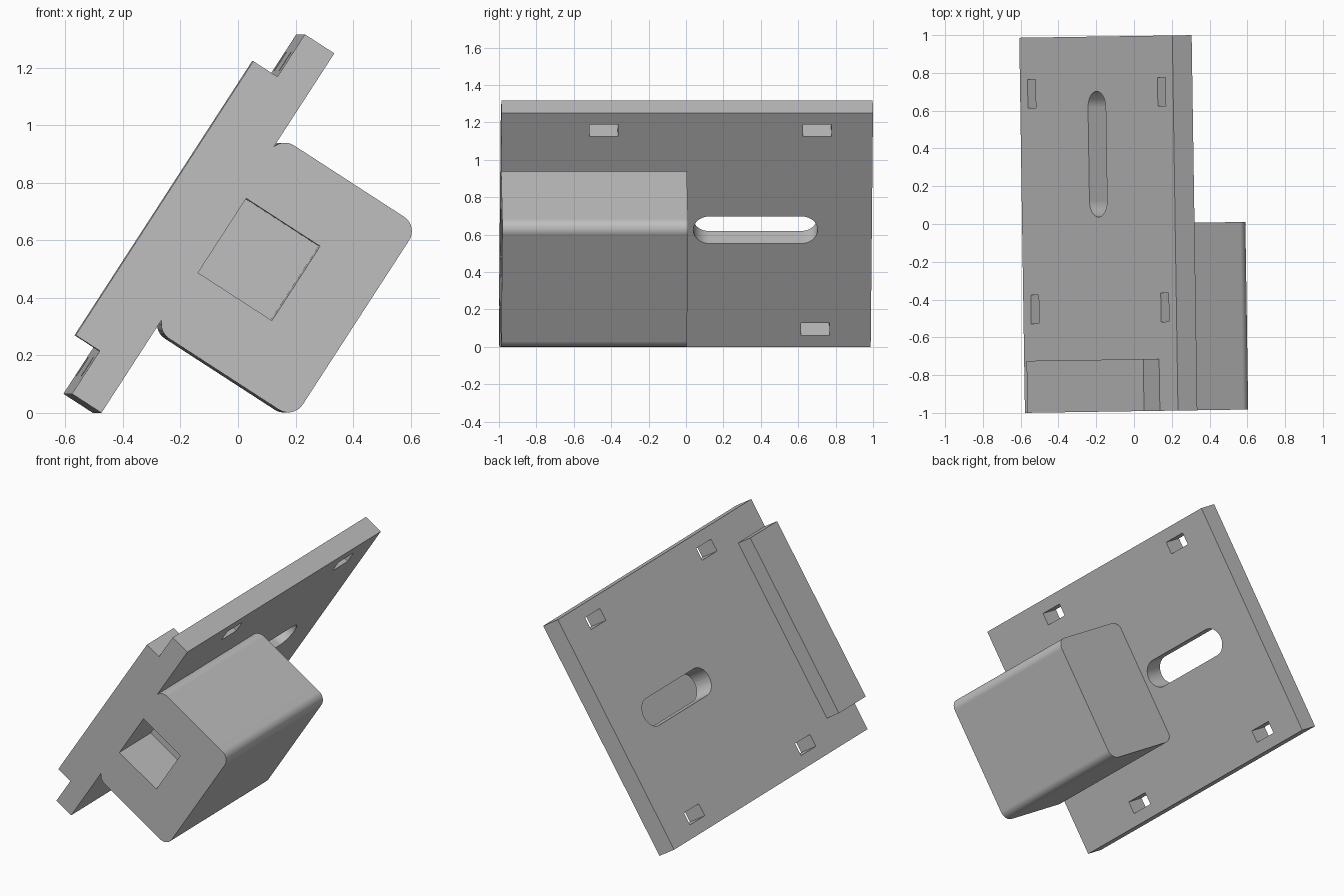
import bpy
import bmesh
import math
from mathutils import Matrix, Vector

if "Cube" in bpy.data.objects:
    bpy.data.objects.remove(bpy.data.objects["Cube"])

# Local frame: X runs up along the tilted plate, Y along its depth, Z is the plate normal
TILT, YAW = math.radians(57.06), 0.0151
c, s = math.cos(TILT), math.sin(TILT)
FRAME = Matrix.Rotation(YAW, 4, 'Z') @ Matrix((
    (c, 0, -s, -0.49), (0, 1, 0, 0), (s, 0, c, 0), (0, 0, 0, 1)))
FRONT, BACK = -0.991, 0.995
LENGTH, THICK = 1.49, 0.122

grey = bpy.data.materials.new("plain_grey")
grey.diffuse_color = (0.52, 0.52, 0.52, 1)
grey.use_nodes = True
grey.node_tree.nodes["Principled BSDF"].inputs["Base Color"].default_value = grey.diffuse_color


def rounded(x0, x1, y0, y1, r=0.0, seg=10):
    """Outline of a rectangle with rounded corners."""
    if r == 0:
        return [(x0, y0), (x1, y0), (x1, y1), (x0, y1)]
    pts = []
    centres = [(x1 - r, y1 - r), (x0 + r, y1 - r), (x0 + r, y0 + r), (x1 - r, y0 + r)]
    for i, (cx, cy) in enumerate(centres):
        for k in range(seg + 1):
            a = math.pi / 2 * (i + k / seg)
            pts.append((cx + r * math.cos(a), cy + r * math.sin(a)))
    return pts


def prism(name, outline, lo, hi, axis):
    """Extrude an outline along local Y (outline in XZ) or local Z (outline in XY)."""
    bm = bmesh.new()
    place = (lambda p: (p[0], lo, p[1])) if axis == 'Y' else (lambda p: (p[0], p[1], lo))
    step = Vector((0, hi - lo, 0)) if axis == 'Y' else Vector((0, 0, hi - lo))
    face = bm.faces.new([bm.verts.new(place(p)) for p in outline])
    ext = bmesh.ops.extrude_face_region(bm, geom=[face], use_keep_orig=True)
    top = [v for v in ext["geom"] if isinstance(v, bmesh.types.BMVert)]
    bmesh.ops.translate(bm, verts=top, vec=step)
    bmesh.ops.remove_doubles(bm, verts=bm.verts, dist=1e-5)
    bmesh.ops.recalc_face_normals(bm, faces=bm.faces)
    mesh = bpy.data.meshes.new(name)
    bm.to_mesh(mesh)
    bm.free()
    mesh.materials.append(grey)
    ob = bpy.data.objects.new(name, mesh)
    bpy.context.collection.objects.link(ob)
    return ob


def combine(target, tool, operation):
    """Apply a boolean and discard the tool."""
    mod = target.modifiers.new(operation, 'BOOLEAN')
    mod.object, mod.operation, mod.solver = tool, operation, 'EXACT'
    bpy.context.view_layer.objects.active = target
    bpy.ops.object.modifier_apply(modifier=mod.name)
    bpy.data.objects.remove(tool)


# Mounting plate
body = prism("mounting_bracket", rounded(0, LENGTH, 0, THICK), FRONT, BACK, 'Y')

# Raised bar across the front of the outer face
combine(body, prism("raised_bar", rounded(0.178, 1.314, 0.08, 0.222),
                    FRONT, -0.716, 'Y'), 'UNION')

# Rounded block under the front half
combine(body, prism("rounded_block", rounded(0.345, 1.145, -0.572, 0.003, 0.06),
                    FRONT, 0.002, 'Y'), 'UNION')

# Blind square socket in the front of the block
combine(body, prism("socket_cutter", rounded(0.592, 0.9, -0.323, -0.017),
                    FRONT - 0.2, FRONT + 0.32, 'Y'), 'DIFFERENCE')

# Long slot through the plate
combine(body, prism("slot_cutter", rounded(0.659, 0.831, 0.04, 0.705, 0.0859, 12),
                    -0.1, 0.2, 'Z'), 'DIFFERENCE')

# Four small strap holes
for u in (0.074, 1.339):
    for y in (-0.52, 0.622):
        combine(body, prism("strap_hole_cutter", rounded(u, u + 0.077, y, y + 0.152),
                            -0.1, 0.2, 'Z'), 'DIFFERENCE')

# Tilt into place and smooth only the rounded corners
body.data.transform(FRAME)
bpy.ops.object.select_all(action='DESELECT')
body.select_set(True)
bpy.context.view_layer.objects.active = body
bpy.ops.object.shade_smooth_by_angle(angle=math.radians(30))
weighted = body.modifiers.new("even_normals", 'WEIGHTED_NORMAL')
weighted.keep_sharp = True
